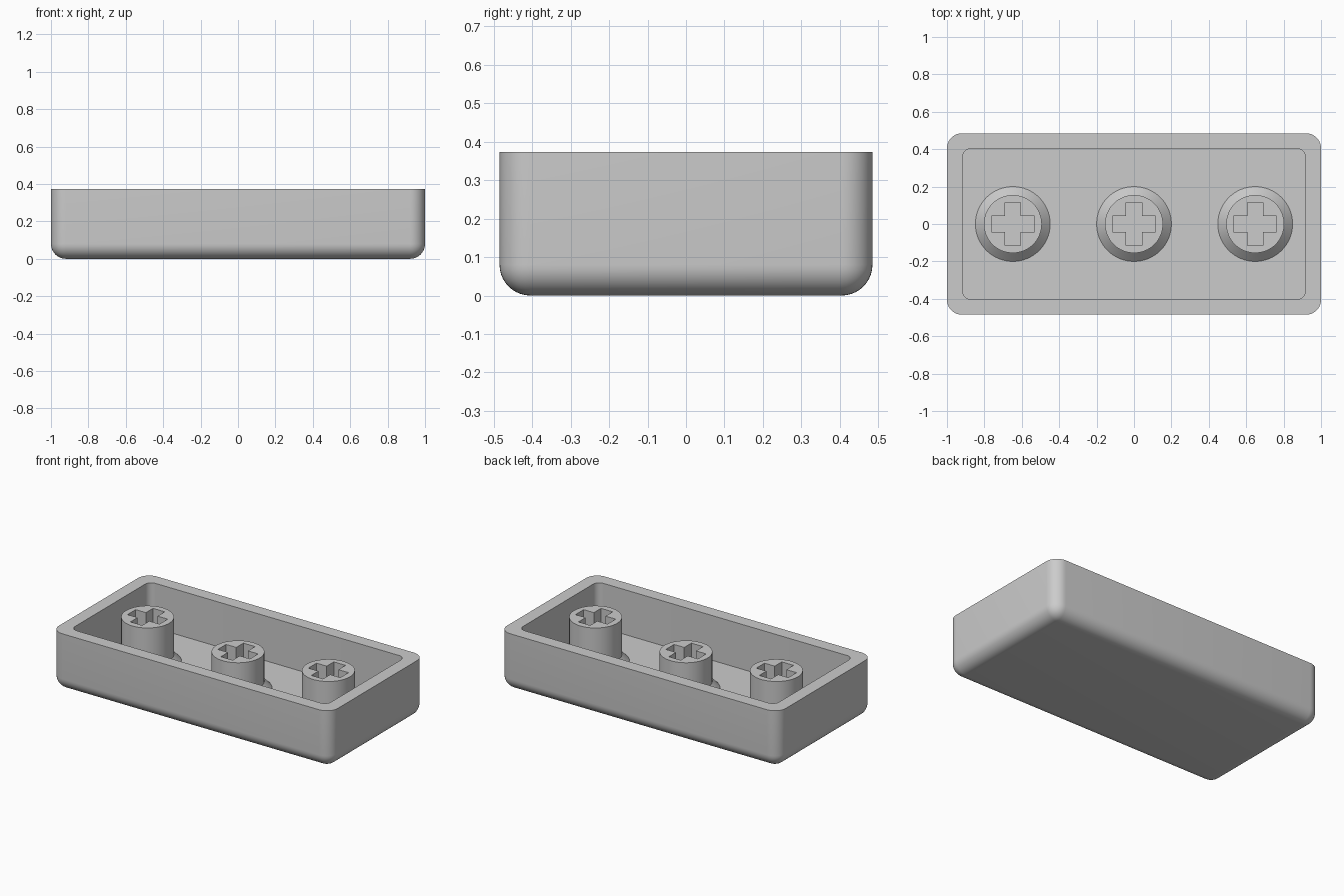
import bpy, bmesh, math
from mathutils import Matrix, Vector

cube = bpy.data.objects.get("Cube")
if cube:
    bpy.data.objects.remove(cube, do_unlink=True)

HALF_X, HALF_Y, HEIGHT = 1.0, 0.485, 0.373
WALL, FLOOR = 0.083, 0.083

grey = bpy.data.materials.new("grey plastic")
grey.use_nodes = True
colour = (0.6, 0.6, 0.6, 1)
grey.diffuse_color = colour
grey.node_tree.nodes["Principled BSDF"].inputs["Base Color"].default_value = colour


def make_object(name, bm):
    bmesh.ops.recalc_face_normals(bm, faces=bm.faces)
    mesh = bpy.data.meshes.new(name)
    bm.to_mesh(mesh)
    bm.free()
    mesh.materials.append(grey)
    obj = bpy.data.objects.new(name, mesh)
    bpy.context.collection.objects.link(obj)
    return obj


def add_box(bm, x, y, z0, z1):
    size = Matrix.Diagonal((2 * x, 2 * y, z1 - z0, 1))
    place = Matrix.Translation((0, 0, (z0 + z1) / 2))
    return bmesh.ops.create_cube(bm, size=1, matrix=place @ size)["verts"]


def rounded_box(name, x, y, z0, z1, radius, round_bottom):
    bm = bmesh.new()
    add_box(bm, x, y, z0, z1)
    edges = []
    for e in bm.edges:
        a, b = (v.co.z for v in e.verts)
        if abs(a - b) > 0.01 or (round_bottom and max(a, b) < z0 + 0.01):
            edges.append(e)
    bmesh.ops.bevel(bm, geom=edges, offset=radius, segments=10, profile=0.5,
                    affect='EDGES', clamp_overlap=True)
    return make_object(name, bm)


def cut(obj, cutter):
    mod = obj.modifiers.new("cut", 'BOOLEAN')
    mod.operation = 'DIFFERENCE'
    mod.solver = 'EXACT'
    mod.object = cutter
    select(obj)
    bpy.ops.object.modifier_apply(modifier=mod.name)
    bpy.data.objects.remove(cutter, do_unlink=True)


def select(obj):
    bpy.ops.object.select_all(action='DESELECT')
    obj.select_set(True)
    bpy.context.view_layer.objects.active = obj


def smooth(obj):
    select(obj)
    bpy.ops.object.shade_smooth_by_angle(angle=math.radians(30))


# Open tray with rounded underside and corners
shell = rounded_box("shell", HALF_X, HALF_Y, 0, HEIGHT, 0.08, True)
cut(shell, rounded_box("cavity", HALF_X - WALL, HALF_Y - WALL, FLOOR, 0.6, 0.045, False))
smooth(shell)


# Round post with a flared foot and a cross-shaped socket
def stem(name, x, top):
    profile = [(0, FLOOR - 0.01), (0.2, FLOOR - 0.01), (0.2, FLOOR),
               (0.155, FLOOR + 0.045), (0.155, top), (0, top)]
    bm = bmesh.new()
    verts = [bm.verts.new((r, 0, z)) for r, z in profile]
    edges = [bm.edges.new(pair) for pair in zip(verts, verts[1:])]
    bmesh.ops.spin(bm, geom=verts + edges, cent=(0, 0, 0), axis=(0, 0, 1),
                   angle=math.tau, steps=64)
    bmesh.ops.remove_doubles(bm, verts=bm.verts, dist=0.0005)
    post = make_object(name, bm)

    # Cross outline built by turning one arm through four quarters
    bm = bmesh.new()
    arm = [Vector((0.042, 0.042, FLOOR)), Vector((0.042, 0.115, FLOOR)),
           Vector((-0.042, 0.115, FLOOR))]
    ring = [bm.verts.new(Matrix.Rotation(k * math.pi / 2, 3, 'Z') @ p)
            for k in range(4) for p in arm]
    face = bm.faces.new(ring)
    solid = bmesh.ops.extrude_face_region(bm, geom=[face])["geom"]
    bmesh.ops.translate(bm, vec=(0, 0, 0.5),
                        verts=[g for g in solid if isinstance(g, bmesh.types.BMVert)])
    cut(post, make_object("socket", bm))
    post.location.x = x
    smooth(post)


for name, x, top in (("right_stem", -0.648, 0.37),
                     ("middle_stem", 0, 0.318),
                     ("left_stem", 0.648, 0.37)):
    stem(name, x, top)
